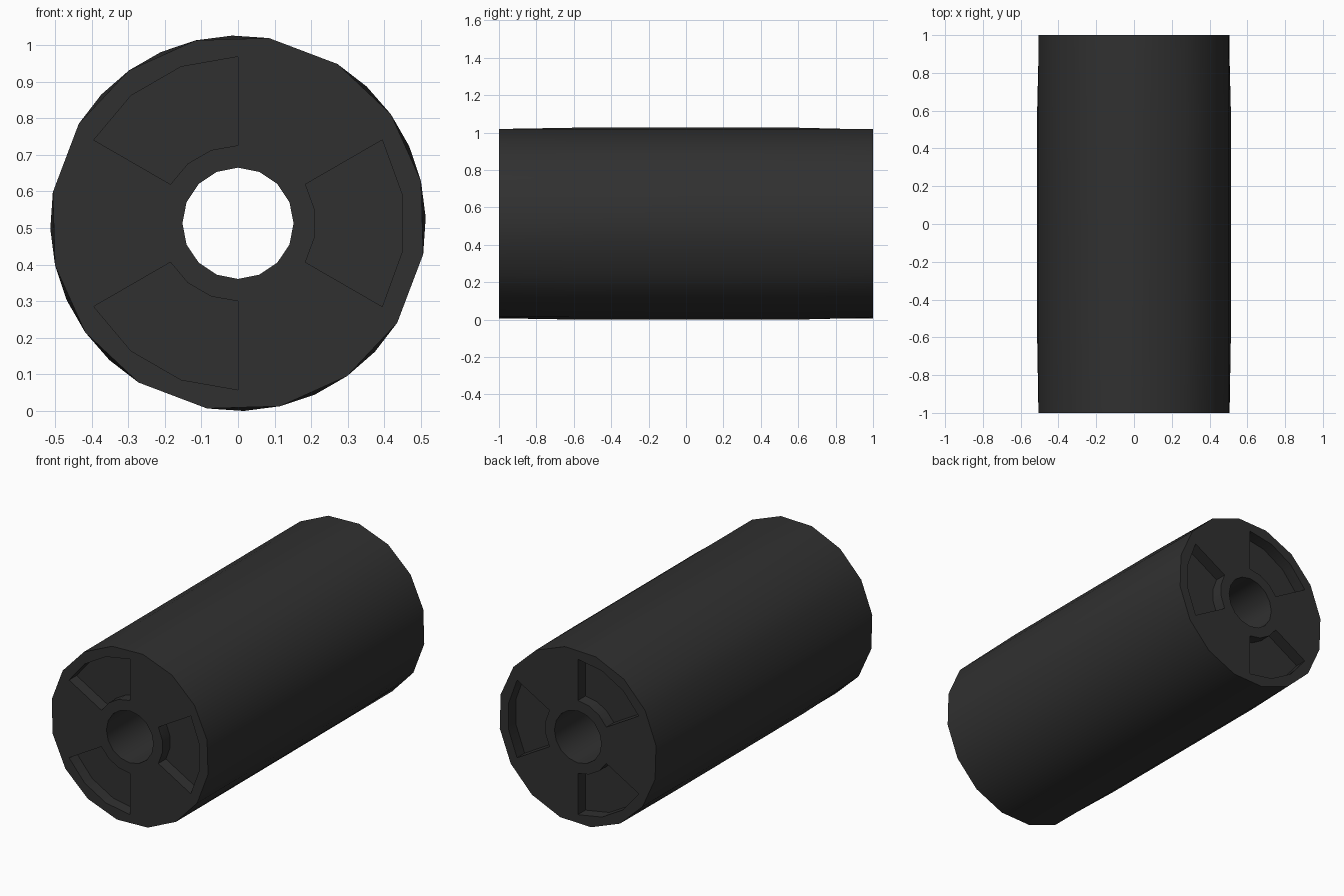
import bpy, bmesh, math

R = 0.513            # outer radius
CZ = 0.513           # height of the axis
HALF = 1.0           # half length along y
POCKET_DEPTH = 0.07

cube = bpy.data.objects.get("Cube")
if cube:
    bpy.data.objects.remove(cube, do_unlink=True)

mat = bpy.data.materials.new("dark_grey_rubber")
mat.use_nodes = True
colour = (0.03, 0.03, 0.03, 1.0)
mat.diffuse_color = colour
bsdf = mat.node_tree.nodes["Principled BSDF"]
bsdf.inputs["Base Color"].default_value = colour
bsdf.inputs["Roughness"].default_value = 0.8


def polar(r, deg):
    a = math.radians(deg)
    return r * math.cos(a), r * math.sin(a)


def loft(name, rings):
    """Closed solid through rings given as (y, [(x, z), ...])."""
    bm = bmesh.new()
    loops = [[bm.verts.new((x, y, z + CZ)) for x, z in pts] for y, pts in rings]
    n = len(loops[0])
    for a, b in zip(loops, loops[1:]):
        for i in range(n):
            j = (i + 1) % n
            bm.faces.new((a[i], a[j], b[j], b[i]))
    bm.faces.new(loops[0])
    bm.faces.new(loops[-1][::-1])
    bmesh.ops.recalc_face_normals(bm, faces=bm.faces)
    mesh = bpy.data.meshes.new(name)
    bm.to_mesh(mesh)
    bm.free()
    mesh.materials.append(mat)
    obj = bpy.data.objects.new(name, mesh)
    bpy.context.collection.objects.link(obj)
    return obj


def body_ring(bulged):
    """Sixteen sides with edge midpoints, which bulge out except on four flats."""
    pts = []
    for i in range(32):
        r = R
        if i % 2 and (not bulged or i % 8 == 1):
            r = R * math.cos(math.radians(11.25))
        pts.append(polar(r, 58 + 11.25 * i))
    return pts


# Main roller: sixteen-sided ends, rounder middle
roller = loft("roller_body", [(-HALF, body_ring(False)), (-0.6, body_ring(True)),
                              (0.6, body_ring(True)), (HALF, body_ring(False))])

# Cutters: through bore and three wedge pockets in each end
bore = [polar(0.152, 22.5 * i) for i in range(16)]
cutters = [loft("bore_cutter", [(-1.2, bore), (1.2, bore)])]
for side in (-1, 1):
    for start in (-30, 90, 210):
        wedge = [polar(0.455, start + 20 * i) for i in range(4)]
        wedge += [polar(0.213, start + 60 - 20 * i) for i in range(4)]
        cutters.append(loft("pocket_cutter", [(side * (HALF - POCKET_DEPTH), wedge),
                                              (side * 1.2, wedge)]))

bpy.context.view_layer.objects.active = roller
for cutter in cutters:
    cutter.hide_render = True
    mod = roller.modifiers.new("cut", 'BOOLEAN')
    mod.operation = 'DIFFERENCE'
    mod.solver = 'EXACT'
    mod.object = cutter
    bpy.ops.object.modifier_apply(modifier=mod.name)
    bpy.data.objects.remove(cutter, do_unlink=True)

# Smooth round walls, sharp rims
bpy.ops.object.select_all(action='DESELECT')
roller.select_set(True)
bpy.ops.object.shade_smooth_by_angle(angle=math.radians(30))
